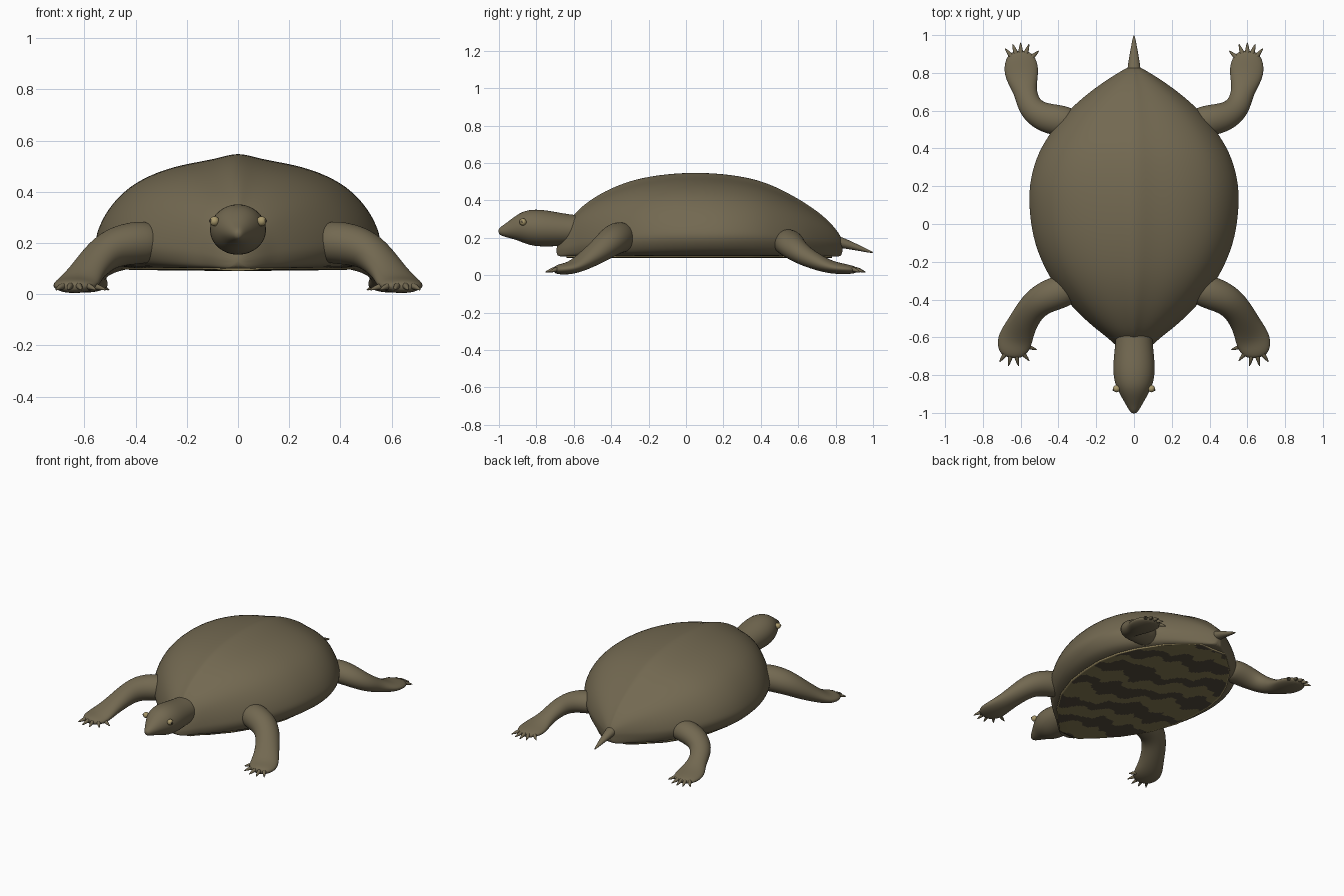
import bpy, bmesh, math
from mathutils import Vector

cube = bpy.data.objects.get("Cube")
if cube:
    bpy.data.objects.remove(cube, do_unlink=True)


def material(name, rgb):
    m = bpy.data.materials.new(name)
    m.use_nodes = True
    m.diffuse_color = (*rgb, 1)
    bsdf = m.node_tree.nodes["Principled BSDF"]
    bsdf.inputs["Base Color"].default_value = (*rgb, 1)
    bsdf.inputs["Roughness"].default_value = 0.8
    return m


SKIN = material("olive brown", (0.17, 0.14, 0.082))
BELLY = material("belly olive", (0.24, 0.20, 0.085))
PATCH = material("dark brown", (0.085, 0.068, 0.045))
TAN = material("pale tan", (0.40, 0.32, 0.15))


def finish(name, bm, mats, subdiv=0):
    bmesh.ops.recalc_face_normals(bm, faces=bm.faces)
    for f in bm.faces:
        f.smooth = True
    me = bpy.data.meshes.new(name)
    bm.to_mesh(me)
    bm.free()
    for m in mats:
        me.materials.append(m)
    ob = bpy.data.objects.new(name, me)
    bpy.context.collection.objects.link(ob)
    if subdiv:
        mod = ob.modifiers.new("smooth", 'SUBSURF')
        mod.levels = mod.render_levels = subdiv
    return ob


def loft(name, rings, mat, subdiv=2):
    """Skin a list of point rings and cap both ends."""
    bm = bmesh.new()
    rows = [[bm.verts.new(p) for p in r] for r in rings]
    n = len(rows[0])
    for a, b in zip(rows, rows[1:]):
        for i in range(n):
            j = (i + 1) % n
            bm.faces.new((a[i], a[j], b[j], b[i]))
    bm.faces.new(rows[0])
    bm.faces.new(rows[-1])
    return finish(name, bm, [mat], subdiv)


def tube(name, path, mat, sides=16):
    """Oval tube; each path entry is x, y, z, half width, half height."""
    pts = [Vector(p[:3]) for p in path]
    rings = []
    for i, (c, p) in enumerate(zip(pts, path)):
        t = (pts[min(i + 1, len(pts) - 1)] - pts[max(i - 1, 0)]).normalized()
        side = t.cross(Vector((0, 0, 1))).normalized()
        up = side.cross(t)
        rings.append([c + side * p[3] * math.cos(a) + up * p[4] * math.sin(a)
                      for a in (math.tau * k / sides for k in range(sides))])
    return loft(name, rings, mat)


def ball(name, centre, r, mat):
    bm = bmesh.new()
    bmesh.ops.create_uvsphere(bm, u_segments=20, v_segments=12, radius=r)
    bmesh.ops.translate(bm, verts=bm.verts, vec=centre)
    return finish(name, bm, [mat])


# Shell: stations along y with half width, top height and rim height
STATIONS = [(-.695, .02, .15, .13), (-.65, .09, .25, .14), (-.60, .14, .325, .15),
            (-.55, .21, .375, .16), (-.44, .33, .45, .17), (-.28, .455, .515, .19),
            (-.10, .53, .543, .20), (.05, .553, .55, .20), (.20, .558, .543, .20),
            (.35, .52, .52, .20), (.47, .455, .48, .19), (.62, .335, .40, .18),
            (.74, .18, .315, .17), (.80, .085, .25, .17), (.84, .015, .19, .16)]
DOME = [(1, 0), (.98, .14), (.92, .36), (.77, .64), (.55, .81), (.36, .89), (.145, .945)]
FLOOR = 0.1


def shell_ring(y, w, top, rim):
    half = [(.45 * w, FLOOR), (.85 * w, FLOOR), (.95 * w, FLOOR + (rim - FLOOR) * .4)]
    half += [(w * u * 1.01, rim + (top - rim) * v) for u, v in DOME]
    ring = [(0, FLOOR)] + half + [(0, rim + (top - rim) * 1.025)]
    ring += [(-x, z) for x, z in reversed(half)]
    return [(x, y, z) for x, z in ring]


loft("shell", [shell_ring(*s) for s in STATIONS], SKIN)


# Belly plate: fine strip grid following the shell outline, with wavy dark bands
def shell_width(y):
    for a, b in zip(STATIONS, STATIONS[1:]):
        if a[0] <= y <= b[0]:
            return a[1] + (b[1] - a[1]) * (y - a[0]) / (b[0] - a[0])
    return 0.02


def belly_material(x, y, u):
    if abs(u) > 0.97:
        return 2
    wobble = 0.9 * math.sin(13 * x + 5 * y) + 0.6 * math.sin(29 * x - 17 * y)
    ripple = 0.3 * math.sin(61 * x + 37 * y)
    band = math.sin(math.tau * (y + .35 * x) / .25 + wobble)
    gaps = 0.45 * math.sin(9 * x - 7 * y + 1)
    return 1 if band + ripple + gaps > 0 else 0


bm = bmesh.new()
ROWS, COLS = 110, 70
grid = []
for r in range(ROWS + 1):
    y = -.64 + 1.42 * r / ROWS
    w = .82 * shell_width(y)
    grid.append([bm.verts.new((w * (2 * c / COLS - 1), y,
                               .096 - .005 * (1 - (2 * c / COLS - 1) ** 2)))
                 for c in range(COLS + 1)])
for r in range(ROWS):
    for c in range(COLS):
        f = bm.faces.new((grid[r][c], grid[r + 1][c], grid[r + 1][c + 1], grid[r][c + 1]))
        p = f.calc_center_median()
        f.material_index = belly_material(p.x, p.y, (2 * c + 1) / COLS - 1)
bmesh.ops.recalc_face_normals(bm, faces=bm.faces)
if bm.faces[0].normal.z > 0 or next(iter(bm.faces)).normal.z > 0:
    bmesh.ops.reverse_faces(bm, faces=bm.faces)
# Close the rim of the plate up against the shell
edges = [e for e in bm.edges if e.is_boundary]
wall = bmesh.ops.extrude_edge_only(bm, edges=edges)["geom"]
for v in wall:
    if isinstance(v, bmesh.types.BMVert):
        v.co.z = .102
for f in wall:
    if isinstance(f, bmesh.types.BMFace):
        f.material_index = 2
finish("belly_plate", bm, [BELLY, PATCH, TAN])

# Head and neck in one tapering form
tube("head_and_neck", [(0, -.48, .24, .085, .075), (0, -.60, .24, .097, .082),
                       (0, -.70, .246, .108, .093), (0, -.79, .253, .114, .102),
                       (0, -.86, .258, .098, .092), (0, -.91, .248, .070, .064),
                       (0, -.955, .239, .044, .040), (0, -.99, .234, .024, .024),
                       (0, -1.003, .232, .010, .010)], SKIN, 20)

# Tail
tube("tail", [(0, .74, .195, .042, .036), (0, .82, .178, .038, .032),
              (0, .91, .15, .022, .018), (0, .98, .127, .008, .007),
              (0, 1.0, .121, .003, .003)], SKIN, 12)

# Limbs for the left side, mirrored to the right
FRONT = [(.31, -.33, .20, .075, .075), (.38, -.355, .205, .092, .088),
         (.49, -.395, .185, .086, .08), (.55, -.455, .135, .078, .066),
         (.595, -.535, .08, .078, .05), (.63, -.61, .038, .096, .035),
         (.645, -.67, .032, .084, .03), (.65, -.71, .028, .045, .018)]
BACK = [(.30, .53, .17, .07, .065), (.38, .545, .18, .086, .076),
        (.49, .565, .155, .08, .068), (.555, .62, .11, .068, .056),
        (.575, .70, .07, .058, .045), (.595, .78, .04, .092, .034),
        (.60, .86, .032, .092, .028), (.60, .92, .027, .05, .016)]
FEET = [("front", FRONT, (.638, -.625), (198, 230, 258, 282, 305)),
        ("back", BACK, (.60, .83), (138, 110, 90, 71, 50))]

for side, s in (("left", 1), ("right", -1)):
    for end, path, (fx, fy), angles in FEET:
        tube(f"{end}_leg_{side}", [(s * p[0], *p[1:]) for p in path], SKIN)
        # Toes tapering into claws
        for i, deg in enumerate(angles):
            dx, dy = math.cos(math.radians(deg)), math.sin(math.radians(deg))
            steps = [(.045, .034, .017), (.085, .032, .014), (.108, .024, .009), (.132, .016, .002)]
            tube(f"{end}_claw_{side}_{i + 1}",
                 [(s * (fx + dx * d), fy + dy * d, z, r, r) for d, z, r in steps], SKIN, 8)
    # Eyes
    ball(f"eye_{side}", (s * .092, -.872, .285), .019, TAN)
    ball(f"pupil_{side}", (s * .106, -.878, .287), .007, PATCH)
